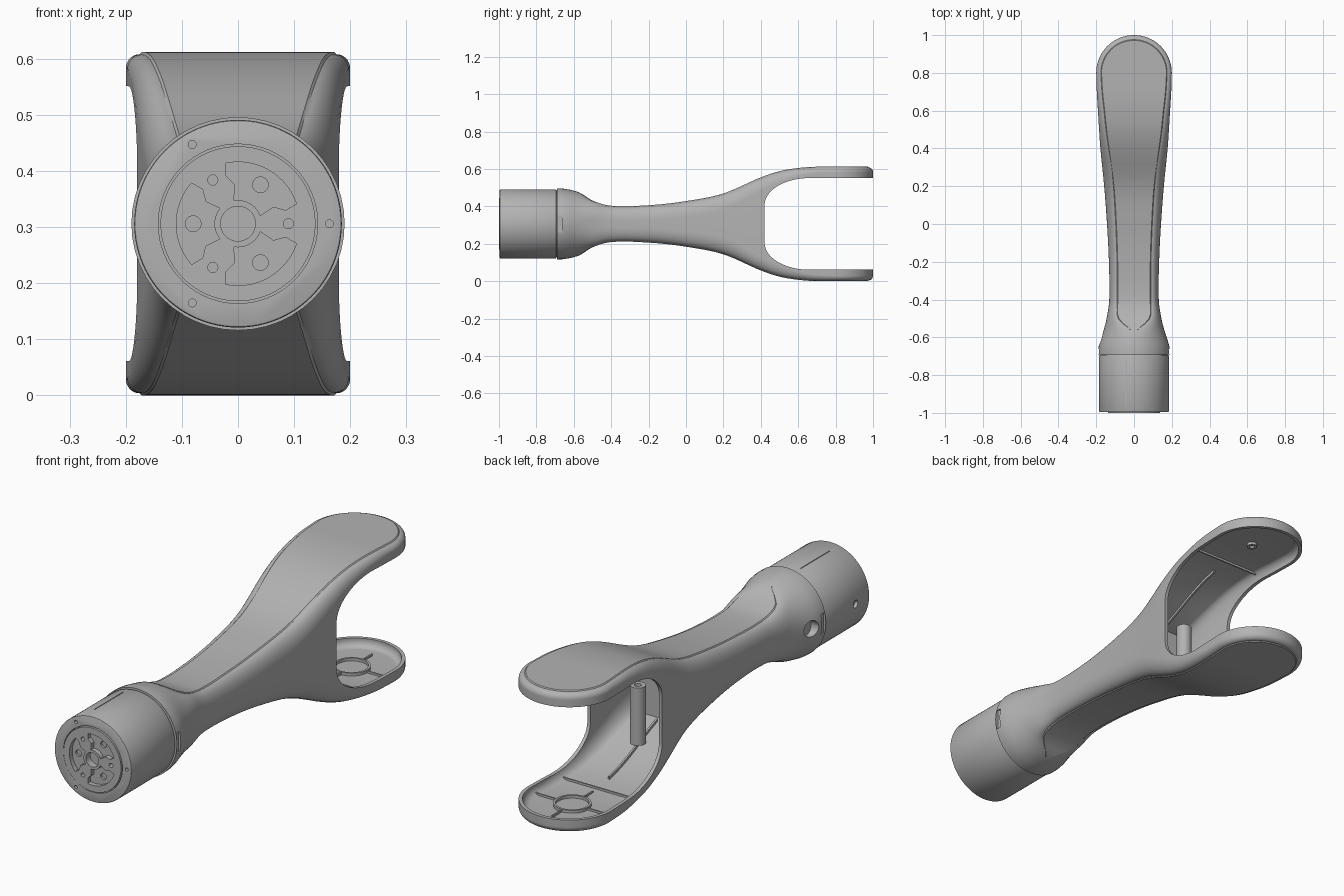
import bpy, bmesh, math
from mathutils import Matrix, Vector

if "Cube" in bpy.data.objects:
    bpy.data.objects.remove(bpy.data.objects["Cube"])

MID = 0.306
grey = bpy.data.materials.new("satin grey")
grey.use_nodes = True
grey.diffuse_color = (0.45, 0.45, 0.45, 1)
grey.node_tree.nodes["Principled BSDF"].inputs["Base Color"].default_value = grey.diffuse_color


def to_object(name, bm):
    bmesh.ops.remove_doubles(bm, verts=bm.verts, dist=1e-5)
    bmesh.ops.recalc_face_normals(bm, faces=bm.faces)
    mesh = bpy.data.meshes.new(name)
    bm.to_mesh(mesh)
    bm.free()
    mesh.materials.append(grey)
    ob = bpy.data.objects.new(name, mesh)
    ob.location.z = MID
    bpy.context.collection.objects.link(ob)
    return ob


def cylinder(name, r, a, b, axis="Y", at=(0, 0), seg=64):
    """Cylinder from a to b along an axis; at = the other two coordinates."""
    bm = bmesh.new()
    c = (a + b) / 2
    turn, centre = {
        "X": (Matrix.Rotation(math.pi / 2, 4, "Y"), (c, at[0], at[1])),
        "Y": (Matrix.Rotation(math.pi / 2, 4, "X"), (at[0], c, at[1])),
        "Z": (Matrix.Identity(4), (at[0], at[1], c))}[axis]
    bmesh.ops.create_cone(bm, cap_ends=True, segments=seg, radius1=r, radius2=r,
                          depth=abs(b - a), matrix=Matrix.Translation(centre) @ turn)
    return to_object(name, bm)


def prism(name, outline, depth):
    """Extrude a closed outline of 3D points by a vector."""
    bm = bmesh.new()
    face = bm.faces.new([bm.verts.new(p) for p in outline])
    new = bmesh.ops.extrude_face_region(bm, geom=[face])["geom"]
    bmesh.ops.translate(bm, vec=depth, verts=[v for v in new if isinstance(v, bmesh.types.BMVert)])
    return to_object(name, bm)


def box(name, x, y, z):
    return prism(name, [(x[0], y[0], z[0]), (x[1], y[0], z[0]), (x[1], y[1], z[0]), (x[0], y[1], z[0])],
                 (0, 0, z[1] - z[0]))


def bake(ob):
    """Apply the modifier stack."""
    deps = bpy.context.evaluated_depsgraph_get()
    mesh = bpy.data.meshes.new_from_object(ob.evaluated_get(deps))
    ob.modifiers.clear()
    ob.data = mesh


def cut(ob, cutters):
    for c in cutters:
        m = ob.modifiers.new("cut", "BOOLEAN")
        m.operation, m.solver, m.object = "DIFFERENCE", "EXACT", c
        bpy.context.view_layer.update()
        bake(ob)
        bpy.data.objects.remove(c)


# Section keys along the body: y, half width, half height, pad half width, corner height
KEYS = [(-.69, .19, .19, 0, .19), (-.65, .188, .188, 0, .188), (-.57, .163, .168, .01, .16),
        (-.5, .145, .125, .08, .105), (-.4, .131, .097, .085, .08), (-.2, .133, .1, .086, .08),
        (0, .143, .122, .093, .085), (.2, .158, .163, .106, .09), (.4, .178, .249, .132, .075),
        (.5, .185, .282, .145, .06), (.6, .191, .299, .155, .045), (.7, .197, .306, .166, .035),
        (.8, .2, .306, .172, .03)]


def section(y):
    """Smooth interpolation of the section keys."""
    i = max(k for k in range(len(KEYS) - 1) if KEYS[k][0] <= y + 1e-9)
    a, b = KEYS[i], KEYS[i + 1]
    before, after = KEYS[max(i - 1, 0)], KEYS[min(i + 2, len(KEYS) - 1)]
    span = b[0] - a[0]
    t = (y - a[0]) / span
    out = []
    for k in range(1, len(a)):
        m0 = (b[k] - before[k]) / (b[0] - before[0]) * span
        m1 = (after[k] - a[k]) / (after[0] - a[0]) * span
        out.append((2*t**3 - 3*t*t + 1) * a[k] + (t**3 - 2*t*t + t) * m0
                   + (3*t*t - 2*t**3) * b[k] + (t**3 - t*t) * m1)
    return out


def quarter(y, dw, dh):
    """Quarter section, from the crown to the side, as (lateral, height)."""
    w, h, p, rz = section(y)
    p = max(p, 0)
    step = 0 if dw else .004 * min(1, max(0, (y + .57) / .05))
    w, h, p = w - dw, min(h, MID) - dh, max(p - dw, 0)
    rz = min(rz, h)
    pts = [(0, h), (p, h)]
    for k in range(13):
        a = k / 12 * math.pi / 2
        pts.append((p + step + (w - p - step) * math.sin(a), h - rz + (rz - step) * math.cos(a)))
    return pts + [(w, 0)]


def shell(name, start, dw=0.0, dh=0.0):
    """Loft the quarter sections, turn them round the tip, then mirror."""
    bm = bmesh.new()
    rows = []
    n = 64
    for k in range(n + 1):
        y = start + (.8 - start) * k / n
        rows.append([Vector((l, y, z)) for l, z in quarter(y, dw, dh)])
    for k in range(1, 25):
        t = k / 24 * math.pi / 2
        rows.append([Vector((l * math.cos(t), .8 + l * math.sin(t), z)) for l, z in quarter(.8, dw, dh)])
    grid = [[bm.verts.new(p) for p in row] for row in rows]
    for r0, r1 in zip(grid, grid[1:]):
        for j in range(len(r0) - 1):
            bm.faces.new((r0[j], r0[j + 1], r1[j + 1], r1[j]))
    bm.faces.new([bm.verts.new((0, start, 0))] + grid[0])
    for mirror in ((-1, 1, 1), (1, 1, -1)):
        copy = bmesh.ops.duplicate(bm, geom=bm.verts[:] + bm.edges[:] + bm.faces[:])["geom"]
        bmesh.ops.scale(bm, vec=mirror, verts=[v for v in copy if isinstance(v, bmesh.types.BMVert)])
    bmesh.ops.remove_doubles(bm, verts=bm.verts, dist=1e-5)
    bmesh.ops.dissolve_degenerate(bm, dist=1e-6, edges=bm.edges)
    return to_object(name, bm)


# Forked hollow body
body = shell("forked_body", -.69)
arc = [(.66 - .24 * math.cos(k / 16 * math.pi / 2), .1 + .145 * math.sin(k / 16 * math.pi / 2)) for k in range(17)]
arc.append((1.2, .245))
slot = prism("slot", [(-.4, y, z) for y, z in arc] + [(-.4, y, -z) for y, z in reversed(arc)], (.8, 0, 0))
cut(body, [shell("cavity", .18, .015, .025), slot,
           cylinder("side_hole", .035, -.3, -.15, "X", (-.61, 0), 32)]
    + [box("notch", sorted((s * .178, s * .3)), (-.688, -.663), (-.045, .045)) for s in (-1, 1)])

# Base socket with a bevelled rim
base = cylinder("base_socket", .185, -.996, -.693, seg=96)
bevel = base.modifiers.new("rim", "BEVEL")
bevel.width, bevel.segments, bevel.limit_method = .005, 2, "ANGLE"
bpy.context.view_layer.update()
bake(base)
cutters = [cylinder("recess", .142, -1.1, -.97),
           box("seam", (-.042, -.038), (-.93, -.73), (.178, .3)),
           cylinder("pin_hole", .016, -.3, -.17, "X", (-.9, 0), 24)]
for k in range(3):
    a = k * math.tau / 3
    cutters.append(cylinder("screw_hole", .007, -1.1, -.97, at=(.163 * math.cos(a), .163 * math.sin(a)), seg=20))
cut(base, cutters)
cylinder("seam_core", .178, -.7, -.68)

# Front disc with pockets, spokes and screw holes
disc = cylinder("front_disc", .138, -1, -.94, seg=96)
cutters = [cylinder("bore", .031, -1.1, -.955, seg=40)]
for k in range(3):
    a = k * math.tau / 3
    mid = a + math.pi / 3

    def sweep(r, half):
        return [(r * math.cos(mid + half * j / 10), -1.1, r * math.sin(mid + half * j / 10)) for j in range(-10, 11)]
    outline = sweep(.11, .72) + sweep(.088, .77)[-1:] + sweep(.07, .6)[-1:] \
        + sweep(.042, .7)[::-1] + sweep(.07, .6)[:1] + sweep(.088, .77)[:1]
    cutters.append(prism("pocket", outline, (0, .12, 0)))
    cutters.append(cylinder("small_hole", .009, -1.1, -.97, at=(.09 * math.cos(a), .09 * math.sin(a)), seg=20))
    cutters.append(cylinder("large_hole", .014, -1.1, -.96, at=(.08 * math.cos(mid), .08 * math.sin(mid)), seg=24))
cut(disc, cutters)
hub = cylinder("hub_ring", .037, -.998, -.95, seg=40)
cut(hub, [cylinder("hub_bore", .031, -1.1, -.955, seg=40)])

# Ribs, ring and bosses inside the fork
FLOOR = -(MID - .025)
ring = cylinder("lower_ring", .075, FLOOR - .003, FLOOR + .012, "Z", (0, .78))
cut(ring, [cylinder("ring_bore", .066, -.4, 0, "Z", (0, .78))])
for s in (-1, 1):
    box("lower_side_rib", sorted((s * .07, s * .187)), (.777, .783), (FLOOR - .003, FLOOR + .009))
    box("lower_end_rib", (-.003, .003), sorted((.78 + s * .07, .78 + s * .14)), (FLOOR - .003, FLOOR + .009))
    floor = s * (section(.61)[1] - .025)
    box("cross_rib", (-.17, .17), (.607, .613), sorted((floor + s * .004, floor - s * .009)))
    ys = [.2 + .03 * k for k in range(12)]
    line = [(y, s * (section(y)[1] - .025)) for y in ys]
    prism("long_rib", [(-.004, y, z + s * .004) for y, z in line]
          + [(-.004, y, z - s * .012) for y, z in reversed(line)], (.008, 0, 0))
post = cylinder("inner_post", .032, -.18, .07, "Z", (0, .33), 32)
cut(post, [cylinder("post_bore", .014, .0, .2, "Z", (0, .33), 24)])
boss = cylinder("upper_boss", .022, -FLOOR - .012, -FLOOR + .003, "Z", (0, .78), 32)
cut(boss, [cylinder("boss_bore", .01, .2, -FLOOR - .003, "Z", (0, .78), 24)])

# Smooth shading with crisp edges
for ob in bpy.context.collection.objects:
    if ob.type == "MESH" and grey.name in ob.data.materials:
        bpy.ops.object.select_all(action="DESELECT")
        ob.select_set(True)
        bpy.context.view_layer.objects.active = ob
        bpy.ops.object.shade_smooth_by_angle(angle=math.radians(35))
